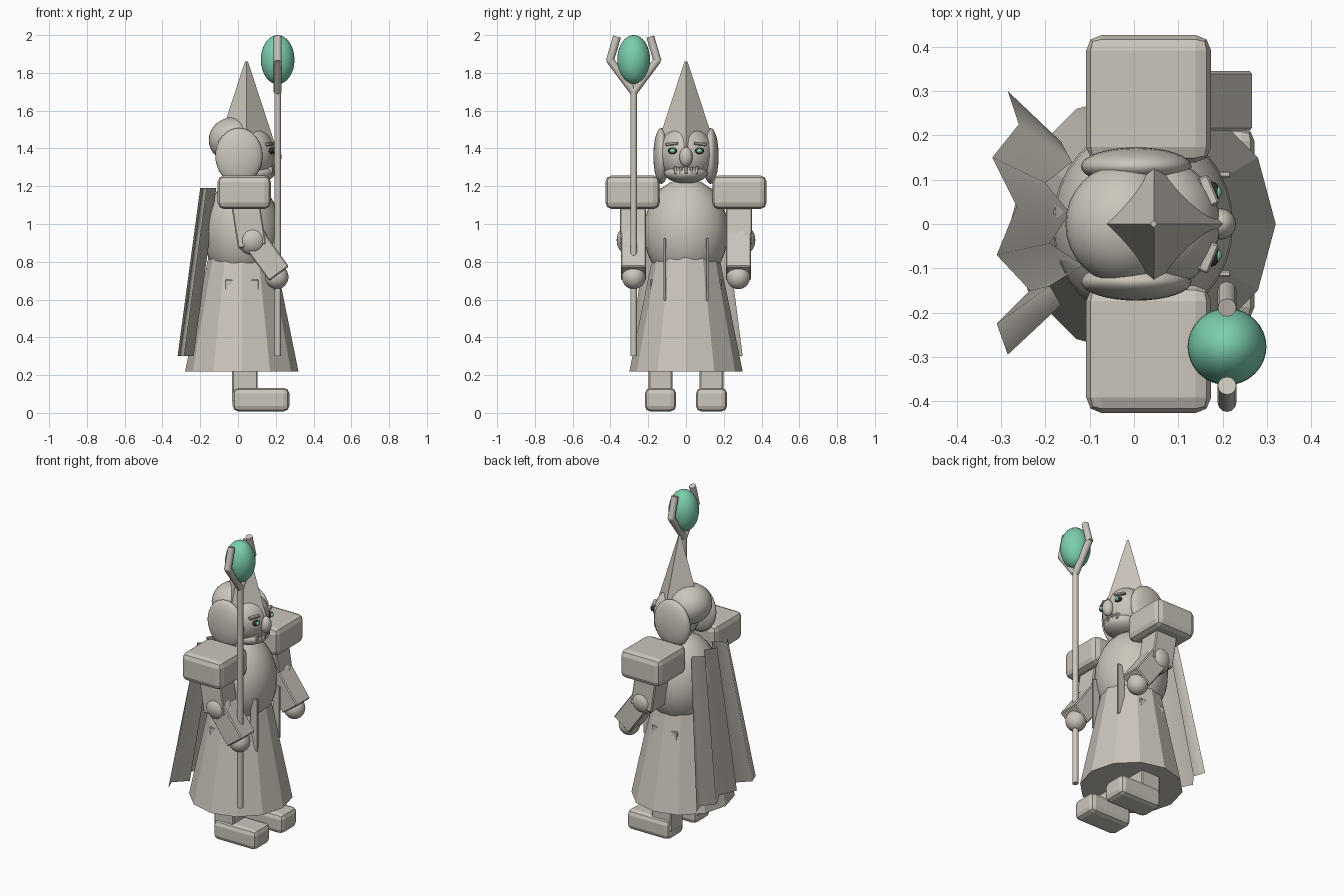
import bpy, bmesh, math
from mathutils import Vector, Matrix

if "Cube" in bpy.data.objects:
    bpy.data.objects.remove(bpy.data.objects["Cube"])


def material(name, rgb):
    m = bpy.data.materials.new(name)
    m.diffuse_color = (*rgb, 1)
    m.use_nodes = True
    m.node_tree.nodes["Principled BSDF"].inputs["Base Color"].default_value = m.diffuse_color
    return m


STONE = material("warm_grey", (0.60, 0.56, 0.50))
GREEN = material("jade_green", (0.2, 0.62, 0.42))
DARK = material("dark_grey", (0.03, 0.03, 0.03))


def finish(name, bm, mat, smooth=None):
    bmesh.ops.recalc_face_normals(bm, faces=bm.faces)
    me = bpy.data.meshes.new(name)
    bm.to_mesh(me)
    bm.free()
    me.materials.append(mat)
    ob = bpy.data.objects.new(name, me)
    bpy.context.collection.objects.link(ob)
    if smooth:
        bpy.ops.object.select_all(action='DESELECT')
        bpy.context.view_layer.objects.active = ob
        ob.select_set(True)
        bpy.ops.object.shade_smooth_by_angle(angle=math.radians(smooth))
    return ob


def ball(name, loc, radii, mat=STONE, seg=32, rings=16):
    bm = bmesh.new()
    bmesh.ops.create_uvsphere(bm, u_segments=seg, v_segments=rings, radius=1)
    bmesh.ops.transform(bm, matrix=Matrix.Translation(loc) @ Matrix.Diagonal((*radii, 1)), verts=bm.verts)
    return finish(name, bm, mat, 40)


def box(name, loc, size, bevel=0.0, rot=None, mat=STONE, segments=1):
    bm = bmesh.new()
    bmesh.ops.create_cube(bm, size=1)
    bmesh.ops.scale(bm, vec=size, verts=bm.verts)
    if bevel:
        bmesh.ops.bevel(bm, geom=bm.edges[:], offset=bevel, segments=segments, profile=0.5, affect='EDGES')
    m = Matrix.Translation(loc) @ (rot or Matrix.Identity(4))
    bmesh.ops.transform(bm, matrix=m, verts=bm.verts)
    return finish(name, bm, mat)


def cone(name, loc, r1, r2, depth, sides):
    bm = bmesh.new()
    bmesh.ops.create_cone(bm, cap_ends=True, segments=sides, radius1=r1, radius2=r2, depth=depth)
    # first corner points along +x
    ang = max(bm.verts, key=lambda v: (round(v.co.x, 4), v.co.y)).co
    bmesh.ops.rotate(bm, matrix=Matrix.Rotation(-math.atan2(ang.y, ang.x), 3, 'Z'), verts=bm.verts)
    bmesh.ops.translate(bm, vec=loc, verts=bm.verts)
    return finish(name, bm, STONE)


def rod(name, a, b, r, sides=12):
    a, b = Vector(a), Vector(b)
    bm = bmesh.new()
    bmesh.ops.create_cone(bm, cap_ends=True, segments=sides, radius1=r, radius2=r, depth=(b - a).length)
    q = (b - a).to_track_quat('Z', 'Y').to_matrix().to_4x4()
    bmesh.ops.transform(bm, matrix=Matrix.Translation((a + b) / 2) @ q, verts=bm.verts)
    return finish(name, bm, STONE, 40)


def tilt(angle, axis='Y'):
    return Matrix.Rotation(math.radians(angle), 4, axis)


# Robe and torso
cone("robe_skirt", (0.02, 0, 0.535), 0.30, 0.172, 0.63, 12)
ball("torso", (0.02, 0, 0.96), (0.204, 0.224, 0.28))

# Head, hair and hat
ball("head", (0.06, 0, 1.37), (0.135, 0.145, 0.15))
ball("jaw", (0.075, 0, 1.27), (0.12, 0.115, 0.055))
ball("hair_back", (-0.025, 0, 1.445), (0.13, 0.135, 0.12))
cone("pointed_hat", (0.045, 0, 1.635), 0.155, 0.008, 0.45, 4)
ball("nose", (0.195, 0, 1.355), (0.035, 0.035, 0.052))
for i in range(5):
    y = (i - 2) * 0.028
    box("tooth", (0.182 - abs(y) * 0.25, y, 1.285), (0.03, 0.018, 0.04), 0.004)

# Parts in mirrored pairs
for s, side in ((-1, "right"), (1, "left")):
    ball(side + "_hair_lobe", (0.005, s * 0.13, 1.36), (0.125, 0.043, 0.148))
    ball(side + "_eye", (0.176, s * 0.07, 1.387), (0.018, 0.026, 0.017), DARK, 16, 8)
    ball(side + "_iris", (0.187, s * 0.071, 1.387), (0.011, 0.015, 0.012), GREEN, 16, 8)
    box(side + "_brow", (0.168, s * 0.075, 1.424), (0.025, 0.07, 0.016), 0.004, tilt(s * 22, 'Z') @ tilt(s * -4, 'X'))
    box(side + "_shoulder_pad", (0.033, s * 0.283, 1.168), (0.282, 0.288, 0.178), 0.035, segments=2)
    box(side + "_upper_arm", (0.053, s * 0.28, 1.02), (0.15, 0.138, 0.28), 0.006, tilt(-9))
    ball(side + "_elbow", (0.077, s * 0.30, 0.915), (0.08, 0.067, 0.08))
    box(side + "_forearm", (0.151, s * 0.278, 0.828), (0.13, 0.134, 0.225), 0.006, tilt(-36))
    ball(side + "_hand", (0.205, s * 0.277, 0.72), (0.062, 0.063, 0.065))
    box(side + "_leg", (0.037, s * 0.135, 0.19), (0.135, 0.125, 0.26), 0.006)
    box(side + "_boot", (0.122, s * 0.135, 0.07), (0.30, 0.165, 0.125), 0.03, segments=2)
    # robe trim and hip panel, partly sunk in the skirt
    box(side + "_robe_trim", (0.194, s * 0.112, 0.76), (0.05, 0.014, 0.33), 0.003)
    box(side + "_hip_panel", (0.02, s * 0.165, 0.64), (0.18, 0.05, 0.13), 0.004)

# Staff with forked holder and gem
X, Y = 0.21, -0.277
rod("staff_shaft", (X, Y, 0.30), (X, Y, 1.72), 0.018)
for s in (-1, 1):
    rod("staff_fork_lower", (X, Y, 1.70), (X, Y + s * 0.127, 1.87), 0.021)
    rod("staff_fork_upper", (X, Y + s * 0.127, 1.86), (X, Y + s * 0.088, 1.992), 0.021)
ball("gem", (X, Y, 1.87), (0.089, 0.087, 0.13), GREEN)

# Pleated cape
pleats = [(-0.285, 0.30), (-0.26, 0.225), (-0.32, 0.15), (-0.265, 0.04),
          (-0.31, -0.07), (-0.235, -0.15), (-0.31, -0.225), (-0.285, -0.295)]
bm = bmesh.new()
low = [bm.verts.new((x, y, 0.30)) for x, y in pleats]
high = [bm.verts.new((x + 0.12, y * 0.62, 1.19)) for x, y in pleats]
for i in range(len(pleats) - 1):
    bm.faces.new((low[i], low[i + 1], high[i + 1], high[i]))
finish("cape", bm, STONE, 100)
